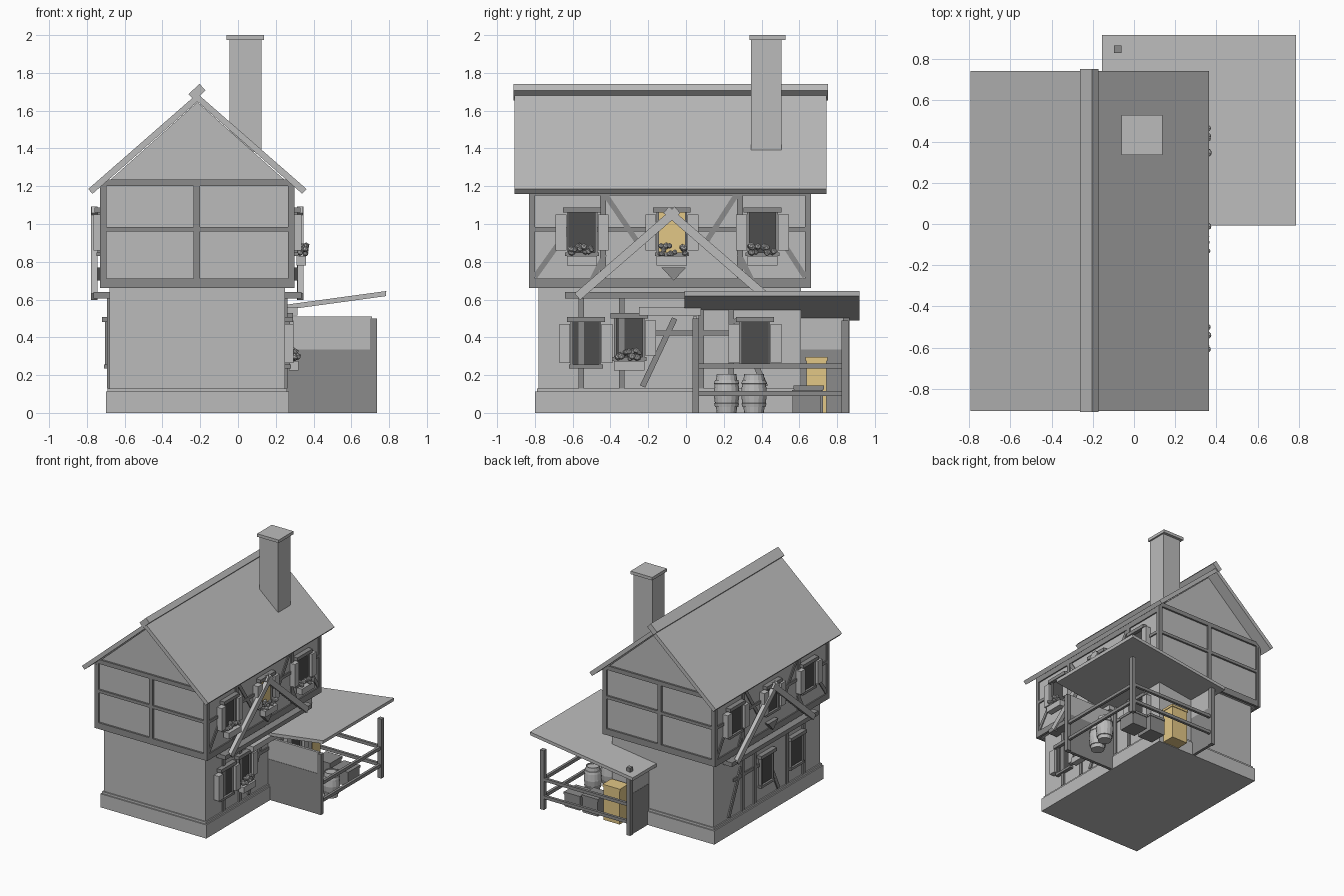
import bpy, bmesh, math, random
from mathutils import Vector, Matrix

if "Cube" in bpy.data.objects:
    bpy.data.objects.remove(bpy.data.objects["Cube"])

random.seed(4)
CX = -0.215          # ridge line of the house


def mat(name, r, g, b):
    m = bpy.data.materials.new(name)
    m.diffuse_color = (r, g, b, 1)
    m.use_nodes = True
    m.node_tree.nodes["Principled BSDF"].inputs["Base Color"].default_value = m.diffuse_color
    return m


LIGHT = mat("light_grey", 0.5, 0.5, 0.5)
MID = mat("mid_grey", 0.26, 0.26, 0.26)
DARK = mat("dark_grey", 0.075, 0.075, 0.075)
TAN = mat("tan", 0.76, 0.57, 0.24)


def finish(name, bm, m):
    bmesh.ops.recalc_face_normals(bm, faces=bm.faces)
    me = bpy.data.meshes.new(name)
    bm.to_mesh(me)
    bm.free()
    me.materials.append(m)
    ob = bpy.data.objects.new(name, me)
    bpy.context.collection.objects.link(ob)
    return ob


def prism(name, pts, axis, lo, hi, m):
    """Extrude a 2D outline along an axis."""
    put = {'x': lambda p, t: (t, p[0], p[1]),
           'y': lambda p, t: (p[0], t, p[1]),
           'z': lambda p, t: (p[0], p[1], t)}[axis]
    bm = bmesh.new()
    a = [bm.verts.new(put(p, lo)) for p in pts]
    b = [bm.verts.new(put(p, hi)) for p in pts]
    n = len(pts)
    bm.faces.new(a)
    bm.faces.new(b)
    for i in range(n):
        bm.faces.new((a[i], a[(i + 1) % n], b[(i + 1) % n], b[i]))
    return finish(name, bm, m)


def box(name, x0, x1, y0, y1, z0, z1, m):
    return prism(name, [(x0, y0), (x1, y0), (x1, y1), (x0, y1)], 'z', z0, z1, m)


def side_box(name, s, d0, d1, y0, y1, z0, z1, m):
    """Box on a long side wall; d is the distance from the ridge line."""
    x0, x1 = sorted((CX + s * d0, CX + s * d1))
    return box(name, x0, x1, y0, y1, z0, z1, m)


def side_beam(name, s, d0, d1, p, q, w, m):
    """Slanted beam on a long side wall from p to q, given as (y, z)."""
    p, q = Vector(p), Vector(q)
    t = (q - p).normalized()
    n = Vector((-t.y, t.x)) * w / 2
    x0, x1 = sorted((CX + s * d0, CX + s * d1))
    return prism(name, [p - n, q - n, q + n, p + n], 'x', x0, x1, m)


def flowers(name, s, d, y, z):
    bm = bmesh.new()
    for i in range(16):
        c = Vector((CX + s * (d + random.uniform(-.018, .022)),
                    y + random.uniform(-.07, .07), z + random.uniform(0, .045)))
        bmesh.ops.create_icosphere(bm, subdivisions=1, radius=random.uniform(.012, .02),
                                   matrix=Matrix.Translation(c))
    finish(name, bm, LIGHT)


def window(s, d, y, z0, z1, glass, shutters, planter, frame=0.012):
    """Window with frame, lintel, sill and optional shutters and flower box."""
    w = .075
    side_box("window_pane", s, d, d + .012, y - w, y + w, z0, z1, glass)
    for e in (-1, 1):
        side_box("window_jamb", s, d, d + .025, y + e * w - frame / 2,
                 y + e * w + frame / 2, z0, z1, MID)
    side_box("window_lintel", s, d, d + .04, y - .1, y + .1, z1, z1 + .028, MID)
    side_box("window_sill", s, d, d + .03, y - .09, y + .09, z0 - .02, z0, MID)
    for e in shutters:
        a, b = sorted((y + e * .083, y + e * .14))
        side_box("shutter", s, d, d + .045, a, b, z0 + .01, z1 - .01, LIGHT)
    if planter:
        side_box("flower_box", s, d + .02, d + .07, y - .08, y + .08, z0 - .07, z0 - .02, LIGHT)
        flowers("flowers", s, d + .05, y, z0 - .01)


# Stone base and lower storey
box("base", -.70, .27, -.80, .63, 0, .112, LIGHT)
box("sill_plate", -.69, .26, -.79, .62, .112, .13, LIGHT)
box("lower_wall", -.68, .25, -.78, .61, .13, .67, LIGHT)

# Upper storey with gable ends
prism("upper_wall", [(-.72, .67), (.29, .67), (.29, 1.195), (CX, 1.645), (-.72, 1.195)],
      'y', -.815, .645, LIGHT)

# Roof, ridge cap and chimney
prism("roof", [(CX, 1.69), (CX + .578, 1.185), (CX + .555, 1.16), (CX, 1.648),
               (CX - .555, 1.16), (CX - .578, 1.185)], 'y', -.907, .743, LIGHT)
prism("ridge_cap", [(-.262, 1.687), (-.204, 1.742), (-.172, 1.708), (-.23, 1.653)],
      'y', -.913, .753, LIGHT)
box("chimney", -.045, .125, .345, .505, 1.38, 1.975, LIGHT)
box("chimney_cap", -.06, .138, .335, .528, 1.975, 2.0, LIGHT)

# Timber frame on both gable ends
for y0, y1 in ((-.83, -.81), (.64, .66)):
    for z0, z1 in ((.66, .712), (.96, .985), (1.20, 1.235)):
        box("gable_rail", -.73, .30, y0, y1, z0, z1, MID)
    for x0, x1 in ((-.73, -.695), (-.235, -.2), (.265, .30)):
        box("gable_post", x0, x1, y0, y1, .66, 1.22, MID)

# Timber frame on both long sides
for s in (1, -1):
    for z0, z1 in ((.66, .712), (.96, .985), (1.15, 1.2)):
        side_box("side_rail", s, .495, .515, -.83, .66, z0, z1, MID)
    for y in (-.815, -.44, .285, .645):
        side_box("side_post", s, .495, .515, y - .016, y + .016, .66, 1.19, MID)
    for p, q in (((-.8, .72), (-.6, 1.0)), ((-.43, 1.16), (-.24, .88)),
                 ((.27, 1.16), (.09, .88)), ((.63, .72), (.45, 1.0)),
                 ((-.5, .7), (-.43, .84)), ((.35, .7), (.28, .84))):
        side_beam("side_brace", s, .495, .512, p, q, .028, MID)
    x0, x1 = sorted((CX + s * .5, CX + s * .54))
    prism("window_bracket", [(-.13, .77), (.0, .77), (-.065, .70)], 'x', x0, x1, MID)
    # Upper windows
    for y in (-.55, -.075, .405):
        glass = TAN if s > 0 and y == -.075 else DARK
        window(s, .505, y, .85, 1.06, glass, (-1, 1), s > 0)
    # Inverted V of light beams and the beam that carries it
    side_beam("porch_gable_beam", s, .53, .562, (-.575, .615), (-.045, 1.075), .045, LIGHT)
    side_beam("porch_gable_beam", s, .528, .56, (.425, .615), (-.105, 1.075), .045, LIGHT)
    side_box("bearer", s, .46, .55, -.64, .49, .605, .64, MID)
    # Lower storey timbers
    for y in (-.555, -.34, .08, .24):
        side_box("lower_post", s, .455, .478, y - .014, y + .014, .13, .61, MID)
    side_box("lower_rail", s, .455, .474, -.16, .36, .41, .437, MID)
    for p, q in (((-.23, .14), (-.06, .5)), ((.42, .14), (.26, .5))):
        side_beam("lower_brace", s, .455, .475, p, q, .03, MID)

# Lower windows and door hood
window(1, .465, -.53, .255, .48, DARK, (-1, 1), False)
window(1, .465, -.30, .295, .50, DARK, (1,), True)
window(1, .465, .365, .255, .48, DARK, (-1, 1), False)
window(-1, .465, -.06, .255, .48, DARK, (), False)
window(-1, .465, -.45, .255, .48, DARK, (), False)
side_box("door_hood", 1, .46, .53, -.25, .08, .515, .56, LIGHT)

# Lean-to roof wrapping the back corner
prism("lean_to_roof", [(-.155, .49), (.782, .618), (.785, .645), (-.155, .517)],
      'y', -.008, .918, LIGHT)

# Lean-to posts and rails
for x, y, h in ((.717, .052, .5), (.717, .842, .49), (-.078, .848, .56)):
    box("lean_to_post", x - .018, x + .018, y - .018, y + .018, 0, h, MID)
for z in (.09, .235):
    box("side_fence_rail", .705, .727, .06, .84, z, z + .026, MID)
    box("back_fence_rail", -.07, .71, .835, .857, z, z + .026, MID)

# Two-tone screen walls of the lean-to
box("front_screen_lower", .25, .725, .035, .06, 0, .335, MID)
box("front_screen_upper", .25, .71, .038, .058, .335, .51, LIGHT)
box("back_screen_lower", -.09, -.066, .61, .84, 0, .335, MID)
box("back_screen_upper", -.088, -.068, .61, .83, .335, .51, LIGHT)

# Stored crates
box("tan_crate", .085, .235, .637, .745, 0, .29, TAN)
box("tan_crate_lid", .08, .24, .632, .75, .275, .295, TAN)
for x, y, h in ((.37, .65, .145), (.54, .64, .12)):
    box("small_crate", x - .07, x + .07, y - .075, y + .075, 0, h - .02, MID)
    box("small_crate_lid", x - .075, x + .075, y - .08, y + .08, h - .02, h, MID)

# Barrels turned from a stave profile with raised hoops
PROFILE = [(0, 0), (.052, 0), (.056, .03), (.062, .032), (.066, .05), (.062, .052),
           (.069, .1), (.063, .153), (.067, .155), (.062, .173), (.056, .175),
           (.052, .205), (.045, .205), (.045, .197), (0, .197)]
for x, y in ((.55, .215), (.6, .36)):
    bm = bmesh.new()
    vs = [bm.verts.new((r, 0, z)) for r, z in PROFILE]
    es = [bm.edges.new(e) for e in zip(vs, vs[1:])]
    bmesh.ops.spin(bm, geom=vs + es, cent=(0, 0, 0), axis=(0, 0, 1),
                   angle=math.tau, steps=16)
    bmesh.ops.remove_doubles(bm, verts=bm.verts, dist=1e-4)
    bmesh.ops.translate(bm, verts=bm.verts, vec=(x, y, 0))
    finish("barrel", bm, LIGHT)
